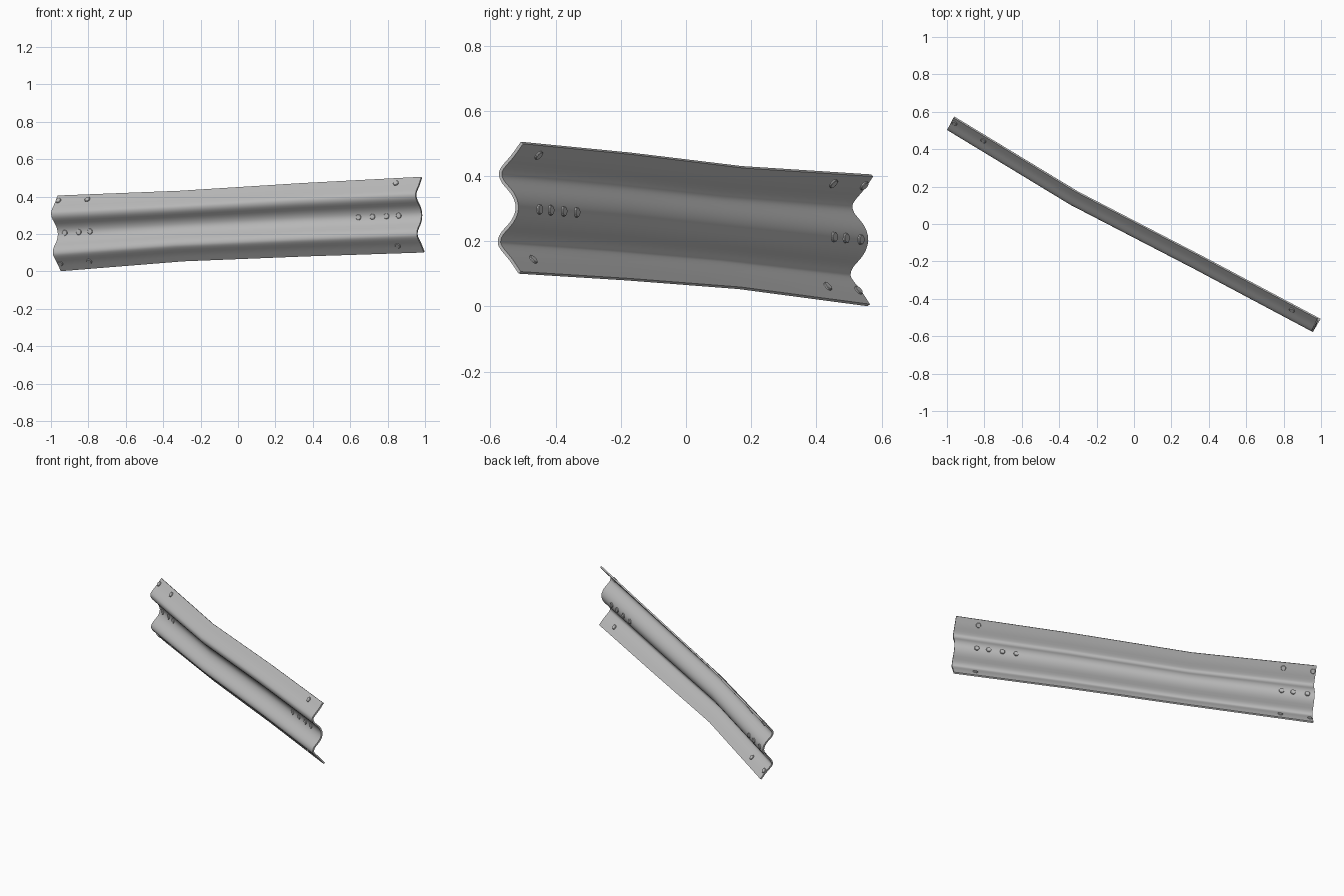
import bpy, bmesh, math
from mathutils import Vector, Matrix

cube = bpy.data.objects.get("Cube")
if cube:
    bpy.data.objects.remove(cube, do_unlink=True)

THICK = 0.010


def material(name, rgb):
    m = bpy.data.materials.new(name)
    m.use_nodes = True
    m.diffuse_color = (*rgb, 1)
    bsdf = m.node_tree.nodes["Principled BSDF"]
    bsdf.inputs["Base Color"].default_value = (*rgb, 1)
    bsdf.inputs["Roughness"].default_value = 0.6
    return m


steel = material("galvanised grey", (0.50, 0.50, 0.50))

# Rail path: centre of the rear edge line, and height of the section there
STATIONS = [((-0.953, 0.568, 0.203), 0.405),
            ((-0.300, 0.172, 0.242), 0.378),
            ((0.360, -0.170, 0.276), 0.393),
            ((0.990, -0.505, 0.303), 0.405)]
PTS = [Vector(p) for p, _ in STATIONS]

# Double-wave section: (forward depth, height fraction)
SECTION = [(0.006, 0.0), (0.038, 0.10), (0.072, 0.19), (0.080, 0.245), (0.070, 0.31),
           (0.034, 0.405), (0.020, 0.50), (0.034, 0.595), (0.070, 0.69), (0.080, 0.755),
           (0.072, 0.81), (0.038, 0.90), (0.006, 1.0)]


def spline(points, steps):
    """Catmull-Rom subdivision of the section."""
    v = [Vector(p) for p in points]
    v = [2 * v[0] - v[1]] + v + [2 * v[-1] - v[-2]]
    out = []
    for i in range(1, len(v) - 2):
        a, b, c, d = v[i - 1:i + 3]
        for k in range(steps):
            t = k / steps
            out.append(0.5 * (2 * b + (c - a) * t + (2 * a - 5 * b + 4 * c - d) * t * t
                              + (3 * b - a - 3 * c + d) * t ** 3))
    return out + [v[-2]]


PROFILE = spline(SECTION, 3)


def station_tangent(i):
    t = Vector()
    if i > 0:
        t += (PTS[i] - PTS[i - 1]).normalized()
    if i < len(PTS) - 1:
        t += (PTS[i + 1] - PTS[i]).normalized()
    return t.normalized()


def frame(x):
    """Origin, forward, up and section height where the path passes x."""
    i = 0
    while i < len(PTS) - 2 and x > PTS[i + 1].x:
        i += 1
    f = (x - PTS[i].x) / (PTS[i + 1].x - PTS[i].x)
    o = PTS[i].lerp(PTS[i + 1], f)
    t = station_tangent(i).lerp(station_tangent(i + 1), f).normalized()
    fwd = Vector((t.y, -t.x, 0)).normalized()
    up = t.cross(fwd)
    if up.z < 0:
        up.negate()
    return o, fwd, up, STATIONS[i][1] * (1 - f) + STATIONS[i + 1][1] * f


def place(x, d, h):
    o, fwd, up, height = frame(x)
    return o + fwd * d + up * (h - 0.5) * height


def depth_at(h):
    for a, b in zip(PROFILE, PROFILE[1:]):
        if a.y <= h <= b.y:
            return a.x + (b.x - a.x) * (h - a.y) / (b.y - a.y)
    return PROFILE[-1].x


# Corrugated beam: section swept along the path, thickened rearwards
bm = bmesh.new()
rows = [[bm.verts.new(place(p.x, q.x, q.y)) for q in PROFILE] for p in PTS]
for r0, r1 in zip(rows, rows[1:]):
    for j in range(len(PROFILE) - 1):
        bm.faces.new((r0[j], r1[j], r1[j + 1], r0[j + 1]))
bm.normal_update()
if sum(f.normal.y for f in bm.faces) > 0:
    bmesh.ops.reverse_faces(bm, faces=bm.faces)
mesh = bpy.data.meshes.new("rail_beam")
bm.to_mesh(mesh)
bm.free()
rail = bpy.data.objects.new("rail_beam", mesh)
bpy.context.collection.objects.link(rail)
mesh.materials.append(steel)
solid = rail.modifiers.new("sheet thickness", 'SOLIDIFY')
solid.thickness = THICK
solid.offset = -1
bpy.context.view_layer.objects.active = rail
rail.select_set(True)
bpy.ops.object.modifier_apply(modifier=solid.name)
bpy.ops.object.shade_smooth_by_angle(angle=math.radians(35))

# Shared bolt mesh: a low disc showing on both sides of the sheet
bm = bmesh.new()
bmesh.ops.create_cone(bm, cap_ends=True, segments=16, radius1=0.0155, radius2=0.0155,
                      depth=THICK + 0.011)
rims = [e for e in bm.edges if abs(e.verts[0].co.z - e.verts[1].co.z) < 1e-5]
bmesh.ops.bevel(bm, geom=rims, offset=0.002, segments=1, affect='EDGES')
bolt_mesh = bpy.data.meshes.new("bolt")
bm.to_mesh(bolt_mesh)
bm.free()
bolt_mesh.materials.append(steel)


def bolt(name, x, h):
    d = depth_at(h)
    s = x
    for _ in range(6):                       # slide along the path until x matches
        s += x - place(s, d, h).x
    e = 0.02
    across = place(s, depth_at(h + e), h + e) - place(s, depth_at(h - e), h - e)
    along = place(s + 0.01, d, h) - place(s - 0.01, d, h)
    normal = along.cross(across).normalized()
    if normal.y > 0:
        normal.negate()
    ob = bpy.data.objects.new(name, bolt_mesh)
    rot = normal.to_track_quat('Z', 'Y').to_matrix().to_4x4()
    ob.matrix_world = Matrix.Translation(place(s, d, h) - normal * THICK / 2) @ rot
    bpy.context.collection.objects.link(ob)


# Bolts by row: upper flange, central valley, lower flange
ROWS = {"upper_bolt": (0.93, (-0.96, -0.805, 0.845)),
        "middle_bolt": (0.50, (-0.925, -0.85, -0.79, 0.645, 0.72, 0.795, 0.86)),
        "lower_bolt": (0.10, (-0.95, -0.795, 0.855))}
for name, (h, xs) in ROWS.items():
    for i, x in enumerate(xs):
        bolt(f"{name}_{i + 1}", x, h)
